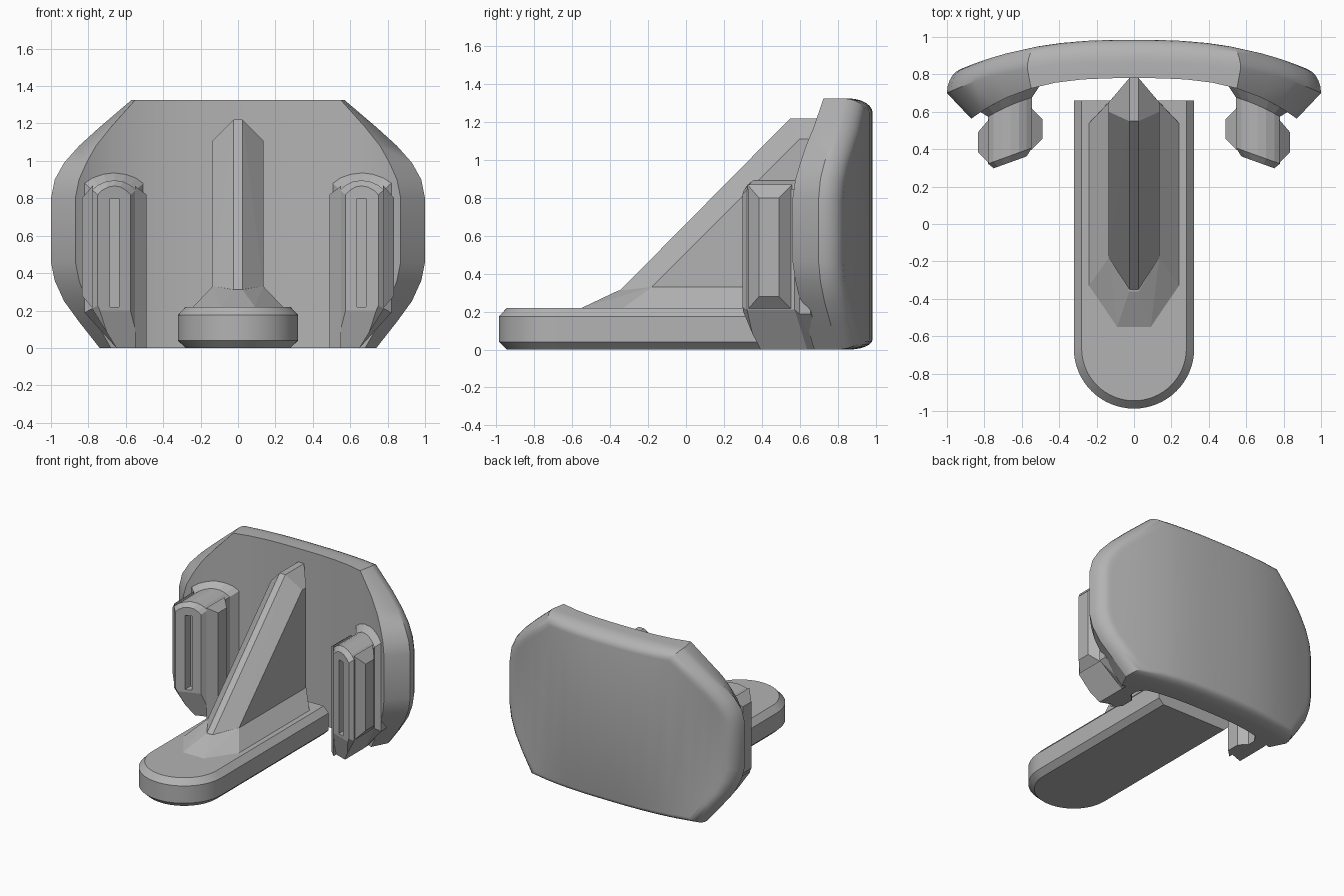
import bpy, bmesh
from math import sin, cos, pi, radians
from mathutils import Vector

if "Cube" in bpy.data.objects:
    bpy.data.objects.remove(bpy.data.objects["Cube"])

gray = bpy.data.materials.new("plain gray")
gray.use_nodes = True
gray.diffuse_color = (0.45, 0.45, 0.45, 1)
gray.node_tree.nodes["Principled BSDF"].inputs["Base Color"].default_value = (0.45, 0.45, 0.45, 1)


def finish(bm, name, smooth=0):
    """Turn a bmesh into a coloured object."""
    bmesh.ops.recalc_face_normals(bm, faces=bm.faces)
    mesh = bpy.data.meshes.new(name)
    bm.to_mesh(mesh)
    bm.free()
    mesh.materials.append(gray)
    obj = bpy.data.objects.new(name, mesh)
    bpy.context.collection.objects.link(obj)
    if smooth:
        bpy.ops.object.select_all(action="DESELECT")
        obj.select_set(True)
        bpy.context.view_layer.objects.active = obj
        bpy.ops.object.shade_smooth_by_angle(angle=radians(smooth))
    return obj


def loft(rings, caps=True):
    """Skin a list of equal-length closed rings."""
    bm = bmesh.new()
    rows = [[bm.verts.new(p) for p in ring] for ring in rings]
    n = len(rows[0])
    for a, b in zip(rows, rows[1:]):
        for i in range(n):
            j = (i + 1) % n
            bm.faces.new((a[i], a[j], b[j], b[i]))
    if caps:
        bm.faces.new(rows[0])
        bm.faces.new(rows[-1])
    return bm, rows


def hull(name, points):
    """Convex solid around a few points."""
    bm = bmesh.new()
    for p in points:
        bm.verts.new(p)
    res = bmesh.ops.convex_hull(bm, input=bm.verts)
    loose = [v for v in bm.verts if not v.link_faces]
    bmesh.ops.delete(bm, geom=loose, context="VERTS")
    bmesh.ops.dissolve_limit(bm, angle_limit=0.01, verts=bm.verts, edges=bm.edges)
    return finish(bm, name)


def both_sides(points):
    return [(s * x, y, z) for x, y, z in points for s in (1, -1)]


def plate_front(x):
    return 0.78 - 0.33 * abs(x) ** 3


# Curved back plate: columns of front half-width, outer half-width, top, bottom
TOP = 1.325
half = [(0.14, 0.14, TOP, 0), (0.28, 0.28, TOP, 0), (0.42, 0.43, TOP, 0),
        (0.55, 0.57, TOP, 0), (0.68, 0.74, 1.18, 0), (0.76, 0.85, 1.08, 0.14),
        (0.81, 0.93, 0.99, 0.25), (0.85, 0.98, 0.9, 0.36), (0.87, 1.0, 0.8, 0.46)]
columns = [(-a, -b, t, u) for a, b, t, u in reversed(half)] + [(0, 0, TOP, 0)] + half


def plate_ring(place):
    return ([place(a, b, t) for a, b, t, u in columns] +
            [place(a, b, u) for a, b, t, u in reversed(columns)])


def rounded(angle):
    k = 1 - 0.1 * (1 - cos(angle))

    def place(a, b, z):
        side = 0.86 - 0.16 * abs(b) ** 3
        back = 0.985 - 0.2 * abs(b * 0.9) ** 2.6
        return (b * k, side + (back - side) * sin(angle), 0.55 + (z - 0.55) * k)
    return plate_ring(place)


rings = [plate_ring(lambda a, b, z: (a, plate_front(a), z))]
rings += [rounded(pi / 2 * i / 6) for i in range(7)]
bm, rows = loft(rings, caps=False)
for row in (rows[0], rows[-1]):
    for i in range(len(columns) - 1):
        bm.faces.new((row[i], row[i + 1], row[-2 - i], row[-1 - i]))
finish(bm, "back_plate", 30)


# Long foot with a round front and chamfered edges
def foot_ring(r, z):
    arc = [(r * cos(pi + pi * i / 32), -0.665 + r * sin(pi + pi * i / 32), z) for i in range(33)]
    return [(-r, 0.66, z)] + arc + [(r, 0.66, z)]


bm, rows = loft([foot_ring(0.28, 0), foot_ring(0.322, 0.04),
                 foot_ring(0.322, 0.175), foot_ring(0.28, 0.22)])
finish(bm, "foot", 30)

# Triangular support rib with chamfered edges
hull("support_rib", both_sides([
    (0.025, -0.36, 0.3), (0.025, 0.55, 1.22), (0.025, 0.78, 1.22), (0.025, 0.78, 0.2),
    (0.025, -0.36, 0.2), (0.135, -0.18, 0.33), (0.135, 0.6, 1.11), (0.135, 0.65, 1.11),
    (0.135, 0.65, 0.2), (0.135, -0.2, 0.2)]))

# Sloped skirt where the rib meets the foot
hull("rib_skirt", both_sides([
    (0.24, 0.54, 0.22), (0.24, -0.33, 0.22), (0.09, -0.55, 0.22), (0.025, 0.77, 0.22),
    (0.135, 0.65, 0.33), (0.135, -0.18, 0.33), (0.025, -0.36, 0.31)]))

# Clip outline seen from the front
clip_outline = [(0.545, 0), (0.65, 0), (0.78, 0.21), (0.78, 0.845), (0.75, 0.87),
                (0.705, 0.89), (0.66, 0.896), (0.615, 0.89), (0.575, 0.87), (0.545, 0.845)]


def clip_ring(s, grow, depth):
    ring = []
    for x, z in clip_outline:
        gx = 0.6625 + (x - 0.6625) * (1 + grow / 0.118)
        gz = max(0, 0.45 + (z - 0.45) * (1 + grow / 0.446))
        ring.append((s * gx, depth(gx), gz if z else 0))
    return ring


def clip_front(x):
    return 0.37 - 0.36 * (x - 0.55)


for s, side in ((1, "left"), (-1, "right")):
    # Clip body, flared where it joins the plate
    bm, rows = loft([
        clip_ring(s, -0.03, clip_front),
        clip_ring(s, 0, lambda x: clip_front(x) + 0.035),
        clip_ring(s, 0, lambda x: plate_front(x) - 0.05),
        clip_ring(s, 0.04, plate_front),
        clip_ring(s, 0.04, lambda x: plate_front(x) + 0.06)])
    # Lean the lower front backwards
    cut = bmesh.ops.bisect_plane(
        bm, geom=bm.verts[:] + bm.edges[:] + bm.faces[:], plane_co=(s * 0.55, 0.37, 0.2),
        plane_no=Vector((-0.36 * s, -1, -0.3)), clear_outer=True)
    bmesh.ops.holes_fill(bm, edges=[e for e in bm.edges if e.is_boundary])
    body = finish(bm, side + "_clip_body")

    # Narrow slot in the clip front
    bm = bmesh.new()
    bmesh.ops.create_cube(bm, size=1)
    bmesh.ops.scale(bm, vec=(0.05, 0.2, 0.58), verts=bm.verts)
    bmesh.ops.translate(bm, vec=(s * 0.66, 0.29, 0.51), verts=bm.verts)
    cutter = finish(bm, "slot_cutter")
    cutter.hide_render = True
    mod = body.modifiers.new("slot", "BOOLEAN")
    mod.operation = "DIFFERENCE"
    mod.solver = "EXACT"
    mod.object = cutter
    graph = bpy.context.evaluated_depsgraph_get()
    carved = bpy.data.meshes.new_from_object(body.evaluated_get(graph))
    body.modifiers.clear()
    body.data = carved
    bpy.data.objects.remove(cutter)

    # Chamfered grip ridges on both sides of the clip
    hull(side + "_clip_outer_ridge",
         [(s * 0.775, y, z) for y in (0.325, 0.56) for z in (0.21, 0.87)] +
         [(s * 0.835, y, z) for y in (0.385, 0.49) for z in (0.28, 0.8)])
    hull(side + "_clip_inner_ridge",
         [(s * 0.55, y, z) for y in (0.395, 0.62) for z in (0, 0.865)] +
         [(s * 0.49, y, z) for y in (0.455, 0.56) for z in (0, 0.82)])
